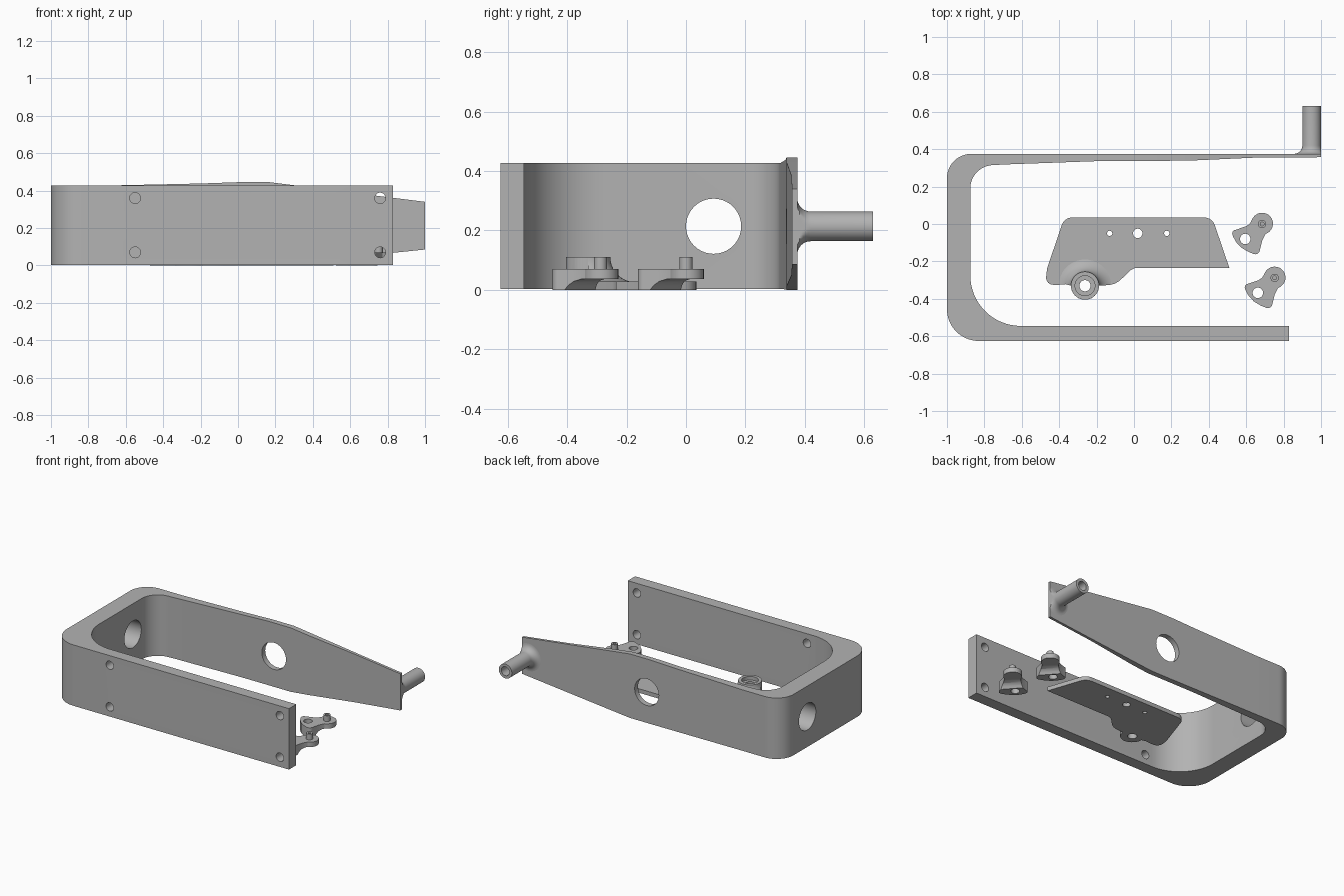
import bpy, bmesh, math
from mathutils import Vector, Matrix

if "Cube" in bpy.data.objects:
    bpy.data.objects.remove(bpy.data.objects["Cube"])

grey = bpy.data.materials.new("mid grey")
grey.diffuse_color = (0.45, 0.45, 0.45, 1)
grey.use_nodes = True
grey.node_tree.nodes["Principled BSDF"].inputs["Base Color"].default_value = grey.diffuse_color


def finish(name, bm):
    """Turn a bmesh into an object with the grey material."""
    bmesh.ops.recalc_face_normals(bm, faces=bm.faces)
    me = bpy.data.meshes.new(name)
    bm.to_mesh(me)
    bm.free()
    me.materials.append(grey)
    ob = bpy.data.objects.new(name, me)
    bpy.context.collection.objects.link(ob)
    return ob


def arc(cx, cy, r, a0, a1, n=16):
    """Points on an arc, angles in degrees."""
    return [(cx + r * math.cos(math.radians(a0 + (a1 - a0) * i / n)),
             cy + r * math.sin(math.radians(a0 + (a1 - a0) * i / n))) for i in range(n + 1)]


def prism(name, pts, z0, z1, matrix=None):
    """Extrude a flat outline from z0 to z1."""
    bm = bmesh.new()
    f = bm.faces.new([bm.verts.new((x, y, z0)) for x, y in pts])
    new = bmesh.ops.extrude_face_region(bm, geom=[f])["geom"]
    bmesh.ops.translate(bm, vec=(0, 0, z1 - z0),
                        verts=[v for v in new if isinstance(v, bmesh.types.BMVert)])
    if matrix:
        bm.transform(matrix)
    return finish(name, bm)


def lathe(name, profile, matrix, n=40):
    """Revolve a closed (radius, height) loop around the local z axis."""
    bm = bmesh.new()
    rings = []
    for i in range(n):
        a = 2 * math.pi * i / n
        rings.append([bm.verts.new((r * math.cos(a), r * math.sin(a), z)) for r, z in profile])
    m = len(profile)
    for i in range(n):
        p, q = rings[i], rings[(i + 1) % n]
        for j in range(m):
            k = (j + 1) % m
            bm.faces.new((p[j], p[k], q[k], q[j]))
    bmesh.ops.remove_doubles(bm, verts=bm.verts, dist=1e-6)
    bm.transform(matrix)
    return finish(name, bm)


def rod(center, r, depth, axis):
    """Round cutter along an axis."""
    bm = bmesh.new()
    m = Matrix.Translation(center) @ Vector(axis).to_track_quat('Z', 'Y').to_matrix().to_4x4()
    bmesh.ops.create_cone(bm, cap_ends=True, segments=40, radius1=r, radius2=r,
                          depth=depth, matrix=m)
    return finish("cutter", bm)


def combine(ob, tool, op='DIFFERENCE'):
    """Apply a boolean and remove the tool."""
    mod = ob.modifiers.new("cut", 'BOOLEAN')
    mod.operation, mod.object, mod.solver = op, tool, 'EXACT'
    dg = bpy.context.evaluated_depsgraph_get()
    dg.update()
    me = bpy.data.meshes.new_from_object(ob.evaluated_get(dg))
    ob.modifiers.clear()
    ob.data = me
    bpy.data.objects.remove(tool)


def smooth(ob):
    for p in ob.data.polygons:
        p.use_smooth = True
    ob.data.set_sharp_from_angle(angle=math.radians(32))


# Frame: cross-sections (outer point, inner point, bottom, top) swept along the U
LOW, HIGH = 0.003, 0.427
st = [((0.83, -0.625), (0.83, -0.545), LOW, HIGH)]
for o, i in zip(arc(-0.83, -0.455, 0.17, 270, 180), arc(-0.605, -0.275, 0.27, 270, 180)):
    st.append((o, i, LOW, HIGH))
for o, i in zip(arc(-0.87, 0.245, 0.13, 180, 90), arc(-0.75, 0.19, 0.125, 180, 90)):
    st.append((o, i, LOW, HIGH))
# Back arm: gets thinner and narrows toward its free end
for x, y, z0, z1 in [(-0.7, 0.318, LOW, HIGH), (-0.2, 0.336, 0.001, 0.438),
                     (0, 0.338, 0, 0.445), (0.17, 0.338, 0, 0.445), (0.3, 0.339, 0.013, 0.4285),
                     (0.65, 0.355, 0.049, 0.384), (1, 0.357, 0.085, 0.34)]:
    st.append(((x, 0.375), (x, y), z0, z1))
bm = bmesh.new()
rings = [[bm.verts.new((*p, z)) for p, z in ((o, z0), (o, z1), (i, z1), (i, z0))]
         for o, i, z0, z1 in st]
for p, q in zip(rings, rings[1:]):
    for j in range(4):
        k = (j + 1) % 4
        bm.faces.new((p[j], p[k], q[k], q[j]))
bm.faces.new(rings[0])
bm.faces.new(rings[-1])
frame = finish("frame", bm)
# Large side and back holes, then four screw holes in the front wall
combine(frame, rod((-0.94, 0.093, 0.214), 0.093, 0.4, (1, 0, 0)))
combine(frame, rod((0.04, 0.36, 0.214), 0.093, 0.3, (0, 1, 0)))
for x in (-0.55, 0.76):
    for z in (0.07, 0.36):
        combine(frame, rod((x, -0.585, z), 0.029, 0.3, (0, 1, 0)))
smooth(frame)

# Handle peg: hollow tube with a flared foot, trimmed flush with the arm end
foot = [(0.095 + 0.045 * math.cos(a), 0.42 + 0.045 * math.sin(a))
        for a in [math.radians(270 - 90 * i / 8) for i in range(9)]]
peg = lathe("handle_peg", [(0, 0.37), (0.095, 0.37)] + foot +
            [(0.05, 0.63), (0.031, 0.63), (0.031, 0.45), (0, 0.45)],
            Matrix.Translation((0.95, 0, 0.2135)) @ Matrix.Rotation(-math.pi / 2, 4, 'X'))
for v in peg.data.vertices:
    v.co.x = min(v.co.x, 1.0)
smooth(peg)

# Flat plate with a rounded tab that carries the boss
BX, BY = -0.262, -0.33
outline = (arc(-0.33, -0.025, 0.06, 160, 90, 6) + arc(0.375, -0.025, 0.06, 90, 20, 6) +
           [(0.51, -0.235), (0.005, -0.235), (-0.02, -0.248), (-0.075, -0.302),
            (-0.1, -0.318), (-0.13, -0.326)] +
           arc(BX, BY, 0.075, 0, -180, 20) +
           [(-0.365, -0.322), (-0.4, -0.325)] + arc(-0.432, -0.287, 0.038, 270, 180, 6) +
           [(-0.465, -0.24)])
plate = prism("plate", outline, 0, 0.028)
for x, r in ((-0.13, 0.014), (0.02, 0.025), (0.175, 0.014)):
    combine(plate, rod((x, -0.05, 0), r, 0.2, (0, 0, 1)))
combine(plate, rod((BX, BY, 0), 0.03, 0.2, (0, 0, 1)))
smooth(plate)

# Boss: stepped bore and a wide concave flare, trimmed to the plate outline
flare = [(0.162 + 0.087 * math.cos(a), 0.11 + 0.085 * math.sin(a))
         for a in [math.radians(270 - 90 * i / 10) for i in range(11)]]
boss = lathe("boss", [(0.03, 0.01), (0.162, 0.01)] + flare +
             [(0.053, 0.11), (0.053, 0.085), (0.03, 0.085)],
             Matrix.Translation((BX, BY, 0)), 48)
combine(boss, prism("trim", outline, -0.1, 0.3), 'INTERSECT')
smooth(boss)

# Two small latch levers, each with an undercut arm and a hollow pin
lever = (arc(0, 0.002, 0.058, 160, -70, 20) +
         [(0.012, -0.065), (0, -0.09), (-0.006, -0.115), (-0.012, -0.14)] +
         arc(-0.036, -0.138, 0.024, 0, -110, 6) +
         [(-0.075, -0.148), (-0.11, -0.127), (-0.138, -0.098), (-0.154, -0.07)] +
         arc(-0.141, -0.05, 0.019, 200, 90, 6) +
         [(-0.115, -0.022), (-0.085, -0.012), (-0.066, 0.002)])
under = [(0.035, -0.02), (0.035, 0), (0.045, 0.015), (0.06, 0.028), (0.085, 0.036),
         (0.25, 0.036), (0.25, -0.02)]
for side, px, py in (("rear", 0.685, 0.0), ("front", 0.752, -0.288)):
    ob = prism(side + "_lever", [(px + x, py + y) for x, y in lever], 0, 0.07)
    hx, hy = px - 0.09, py - 0.08
    combine(ob, rod((hx, hy, 0.03), 0.028, 0.3, (0, 0, 1)))
    turn = Matrix.Rotation(math.atan2(0.08, 0.09), 4, 'Z')
    stand = Matrix.Rotation(math.pi / 2, 4, 'X')
    combine(ob, prism("cutter", under, -0.3, 0.3,
                      Matrix.Translation((hx, hy, 0)) @ turn @ stand))
    smooth(ob)
    pin = lathe(side + "_pin", [(0, 0.06), (0.022, 0.06), (0.022, 0.11), (0.01, 0.11),
                                (0.01, 0.075), (0, 0.075)],
                Matrix.Translation((px, py, 0)), 24)
    smooth(pin)
